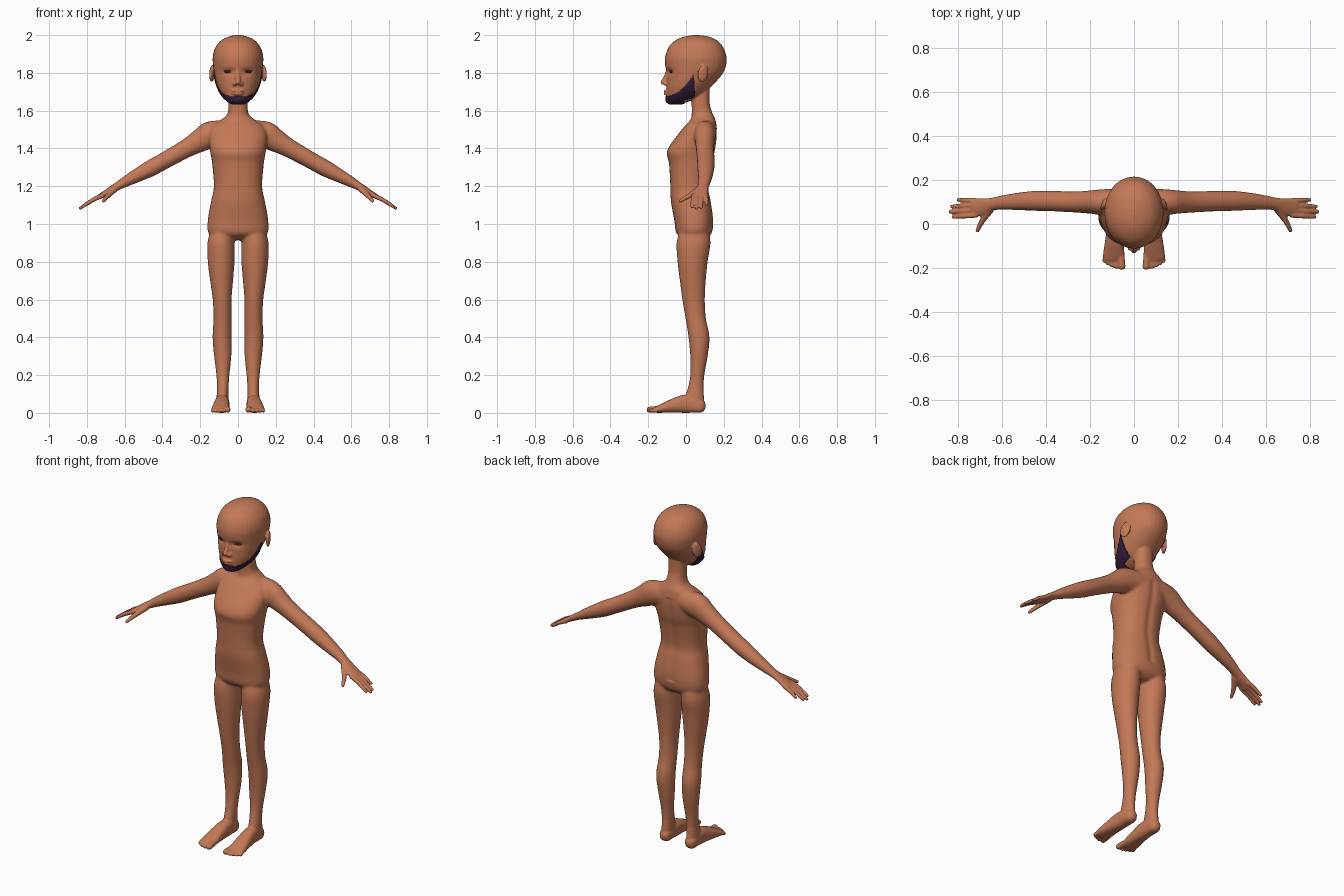
import bpy, bmesh, math
from mathutils import Vector, Matrix
from mathutils.bvhtree import BVHTree

if "Cube" in bpy.data.objects:
    bpy.data.objects.remove(bpy.data.objects["Cube"])

def material(name, rgb):
    m = bpy.data.materials.new(name)
    m.diffuse_color = (*rgb, 1)
    m.use_nodes = True
    m.node_tree.nodes["Principled BSDF"].inputs["Base Color"].default_value = m.diffuse_color
    return m

SKIN = material("brown_skin", (0.55, 0.19, 0.095))
HAIR = material("dark_purple_hair", (0.035, 0.014, 0.045))
EYE = material("eye_brown", (0.12, 0.03, 0.02))

def resample(rows, steps=5):
    """Catmull-Rom interpolation through rows of numbers."""
    out = []
    for i in range(len(rows) - 1):
        a, b, c, d = (rows[max(i - 1, 0)], rows[i], rows[i + 1], rows[min(i + 2, len(rows) - 1)])
        for s in range(steps):
            t = s / steps
            out.append([0.5 * (2 * q + (r - p) * t + (2 * p - 5 * q + 4 * r - w) * t * t
                               + (3 * q - p - 3 * r + w) * t ** 3) for p, q, r, w in zip(a, b, c, d)])
    return out + [list(rows[-1])]

def loft(bm, rings, n=2.0, sides=32):
    """Skin closed superellipse rings given as (centre, u, v)."""
    loops = []
    for c, u, v in rings:
        loop = []
        for k in range(sides):
            a = 2 * math.pi * k / sides
            ca, sa = math.cos(a), math.sin(a)
            loop.append(bm.verts.new(c + u * math.copysign(abs(ca) ** (2 / n), ca)
                                     + v * math.copysign(abs(sa) ** (2 / n), sa)))
        loops.append(loop)
    for p, q in zip(loops, loops[1:]):
        for k in range(sides):
            j = (k + 1) % sides
            bm.faces.new((p[k], p[j], q[j], q[k]))
    bm.faces.new(loops[0])
    bm.faces.new(loops[-1])

def column(bm, rows, sx=1, n=2.0):
    """Upright part: rows of (z, centre x, half width, front y, back y)."""
    loft(bm, [(Vector((sx * cx, (f + b) / 2, z)), Vector((hw, 0, 0)), Vector((0, (b - f) / 2, 0)))
              for z, cx, hw, f, b in resample(rows)], n)

def tube(bm, rows, sx=1, n=2.0):
    """Limb with round ends: rows of (x, y, z, half width, half height)."""
    rows = resample(rows)
    pts = [Vector((sx * r[0], r[1], r[2])) for r in rows]
    rings = []
    for i, r in enumerate(rows):
        d = (pts[min(i + 1, len(pts) - 1)] - pts[max(i - 1, 0)]).normalized()
        u = d.cross(Vector((0, 0, 1))).normalized()
        v = u.cross(d)
        ring = (pts[i], u * r[3], v * r[4])
        caps = []
        if i in (0, len(rows) - 1):
            e, m = (-d if i == 0 else d), min(r[3], r[4])
            caps = [(pts[i] + e * m * math.sin(math.radians(k)), ring[1] * math.cos(math.radians(k)),
                     ring[2] * math.cos(math.radians(k))) for k in (25, 50, 70, 86)]
        rings += caps[::-1] + [ring] if i == 0 else [ring] + caps
    loft(bm, rings, n)

def ball(bm, loc, scale, rot=Matrix()):
    m = Matrix.Translation(loc) @ rot @ Matrix.Diagonal((*scale, 1))
    bmesh.ops.create_uvsphere(bm, u_segments=24, v_segments=14, radius=1, matrix=m)

def make_object(name, bm, mat):
    me = bpy.data.meshes.new(name)
    bm.to_mesh(me)
    ob = bpy.data.objects.new(name, me)
    bpy.context.collection.objects.link(ob)
    me.materials.append(mat)
    for p in me.polygons:
        p.use_smooth = True
    return ob

body = bmesh.new()
# torso and neck
column(body, [(.915, 0, .09, 0, .10), (.95, 0, .155, -.05, .135), (1.02, 0, .16, -.062, .145),
              (1.12, 0, .143, -.08, .133), (1.2, 0, .128, -.083, .12), (1.32, 0, .137, -.09, .137),
              (1.375, 0, .146, -.102, .152), (1.42, 0, .153, -.083, .16), (1.475, 0, .155, -.042, .165),
              (1.52, 0, .135, -.006, .162), (1.555, 0, .085, .026, .155), (1.585, 0, .056, .03, .141),
              (1.64, 0, .05, .03, .125), (1.72, 0, .05, .03, .125)], n=2.3)
# head
column(body, [(1.638, 0, .03, -.085, -.03), (1.65, 0, .052, -.099, .02), (1.68, 0, .083, -.103, .08),
              (1.72, 0, .105, -.104, .125), (1.76, 0, .118, -.104, .165), (1.8, 0, .127, -.104, .197),
              (1.84, 0, .132, -.110, .212), (1.88, 0, .134, -.111, .215), (1.92, 0, .126, -.10, .204),
              (1.95, 0, .11, -.082, .187), (1.975, 0, .085, -.05, .16), (1.992, 0, .05, -.01, .12),
              (2.0, 0, .012, .04, .07)], n=2.05)
# nose and lips
tube(body, [(0, -.098, 1.815, .008, .008), (0, -.108, 1.78, .011, .01), (0, -.122, 1.75, .014, .012)])
for s in (-1, 1):
    ball(body, (s * .017, -.107, 1.743), (.013, .014, .011))
ball(body, (0, -.104, 1.703), (.034, .015, .008))
ball(body, (0, -.102, 1.689), (.029, .016, .008))
ball(body, (0, -.09, 1.66), (.03, .014, .018))

for s in (-1, 1):
    # leg
    column(body, [(.98, .08, .06, -.03, .12), (.9, .09, .072, -.05, .13), (.8, .089, .071, -.045, .115),
                  (.7, .087, .061, -.033, .105), (.6, .084, .05, -.02, .1), (.5, .082, .048, -.003, .106),
                  (.4, .084, .051, .013, .125), (.3, .081, .046, .022, .115), (.2, .08, .035, .022, .098),
                  (.12, .081, .031, .006, .093), (.03, .083, .033, -.02, .1)], s)
    # foot and toes
    tube(body, [(.083, .072, .036, .033, .036), (.083, .0, .048, .037, .048), (.088, -.075, .036, .043, .036),
                (.092, -.135, .022, .048, .022), (.092, -.155, .017, .046, .017)], s, 2.4)
    for x0, x1, y, r in ((.06, .055, -.193, .016), (.08, .081, -.194, .011), (.098, .101, -.187, .011),
                         (.114, .119, -.178, .01), (.128, .134, -.167, .01)):
        tube(body, [(x0, -.13, .022, r, r), (x1, y, r + .001, r, r)], s)
    # arm, wrist and palm
    tube(body, [(.06, .108, 1.49, .055, .06), (.145, .1, 1.472, .058, .072), (.2, .1, 1.442, .053, .062),
                (.27, .1, 1.402, .048, .05), (.386, .105, 1.337, .047, .045), (.466, .105, 1.293, .045, .044),
                (.572, .1, 1.237, .036, .032), (.635, .092, 1.202, .029, .022), (.68, .08, 1.175, .038, .018),
                (.735, .073, 1.143, .044, .013)], s)
    # fingers and thumb
    for y0, x, y in ((.04, .823, .032), (.063, .837, .055), (.085, .83, .08), (.106, .8, .11)):
        tube(body, [(.72, y0, 1.15, .012, .012), ((.72 + x) / 2, (y0 + y) / 2, 1.155 - (x - .72) * .29, .011, .011),
                    (x, y, 1.147 - (x - .72) * .55, .008, .008)], s)
    tube(body, [(.655, .065, 1.182, .018, .016), (.69, .015, 1.148, .013, .013), (.712, -.03, 1.122, .009, .009)], s)
    # ear
    turn = Matrix.Rotation(s * math.radians(22), 4, 'Z') @ Matrix.Rotation(math.radians(-12), 4, 'X')
    ball(body, (s * .137, .09, 1.797), (.011, .03, .046), turn)
bmesh.ops.recalc_face_normals(body, faces=body.faces)

# fuse everything into one skin
rough = make_object("rough_body", body, SKIN)
mod = rough.modifiers.new("fuse", 'REMESH')
mod.mode, mod.voxel_size = 'VOXEL', 0.005
fused = bpy.data.meshes.new_from_object(rough.evaluated_get(bpy.context.evaluated_depsgraph_get()))
bpy.data.objects.remove(rough)
skin = bmesh.new()
skin.from_mesh(fused)

# soften the joins, sparing hands, feet and face
soft = [v for v in skin.verts if abs(v.co.x) < .6 and .12 < v.co.z < 1.62]
for _ in range(14):
    bmesh.ops.smooth_vert(skin, verts=soft, factor=.5, use_axis_x=True, use_axis_y=True, use_axis_z=True)
bmesh.ops.smooth_vert(skin, verts=skin.verts[:], factor=.5, use_axis_x=True, use_axis_y=True, use_axis_z=True)
# eye sockets
for v in skin.verts:
    x, y, z = v.co
    if z > 1.7 and y < 0:
        v.co.y += .012 * math.exp(-((abs(x) - .05) / .028) ** 2 - ((z - 1.806) / .017) ** 2)
# spine and breastbone grooves
    elif 1.0 < z < 1.5 and abs(x) < .1 and y > .05:
        v.co.y -= .006 * math.exp(-(x / .02) ** 2)
skin.normal_update()
make_object("body", skin, SKIN)

# eyes and lashes set on the face
tree = BVHTree.FromBMesh(skin)
eyes, lashes = bmesh.new(), bmesh.new()
for s in (-1, 1):
    for bm, z, size in ((eyes, 1.803, (.021, .005, .003)), (lashes, 1.810, (.026, .004, .0022))):
        hit, nor, _, _ = tree.ray_cast(Vector((s * .056, -1, z)), Vector((0, 1, 0)))
        ball(bm, hit, size, Matrix.Rotation(math.atan2(nor.x, -nor.y), 4, 'Z'))
make_object("eyes", eyes, EYE)
make_object("eyelashes", lashes, HAIR)

# beard: jaw faces lifted off the skin
def on_jaw(c):
    return (c.z > 1.6 and c.y < .045 and c.z < 1.68 + 5.8 * (c.y + .1) ** 2
            and not (abs(c.x) < .06 and c.y > -.01) and not (abs(c.x) < .05 and c.z > 1.678))

beard = skin.copy()
bmesh.ops.delete(beard, geom=[f for f in beard.faces if not on_jaw(f.calc_center_median())], context='FACES')
beard.normal_update()
for v in beard.verts:
    v.co += v.normal * .006
edge = [v for v in beard.verts if v.is_boundary]
for _ in range(3):
    bmesh.ops.smooth_vert(beard, verts=edge, factor=.5, use_axis_x=True, use_axis_y=True, use_axis_z=True)
ob = make_object("beard", beard, HAIR)
ob.modifiers.new("thickness", 'SOLIDIFY').thickness = .008
